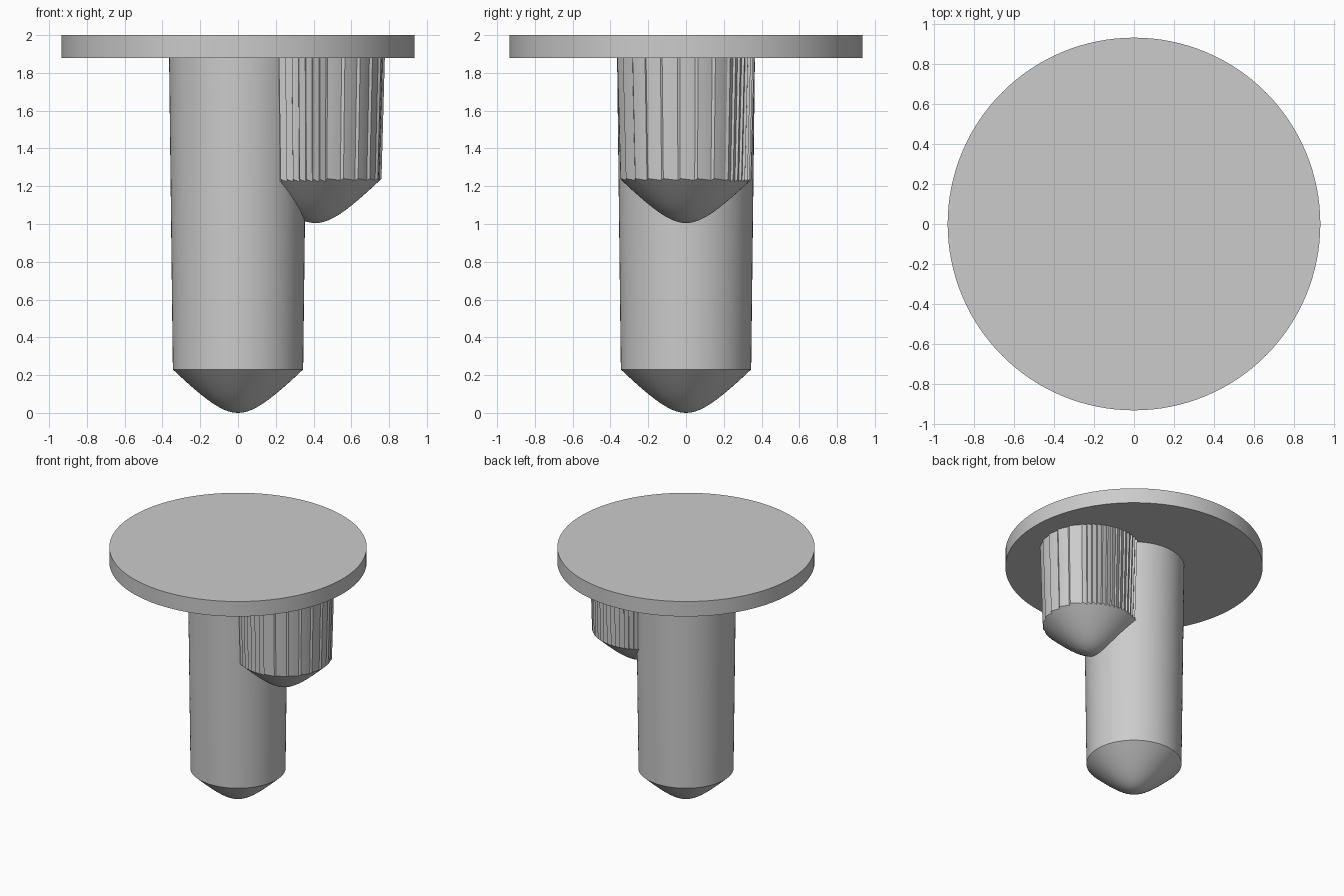
import bpy, bmesh, math

cube = bpy.data.objects.get("Cube")
if cube:
    bpy.data.objects.remove(cube)

grey = bpy.data.materials.new("plain grey")
grey.use_nodes = True
GREY = (0.6, 0.6, 0.6, 1)
grey.diffuse_color = GREY
grey.node_tree.nodes["Principled BSDF"].inputs["Base Color"].default_value = GREY

PLATE_BOTTOM = 1.88
TIP_RADIUS, TIP_HEIGHT = 0.345, 0.23


def tip_z(r):
    """Height of the rounded point at radius r: blunt end, near-straight flank."""
    k = 0.16
    rise = math.hypot(r, k) - k
    return TIP_HEIGHT * rise / (math.hypot(TIP_RADIUS, k) - k)


def full_circle(n):
    return [(math.tau * i / n, 0) for i in range(n)]


def lathe(name, rings, outline, x=0, sharp=30):
    """Loft rings over an outline; each ring maps a radius offset to (r, z)."""
    bm = bmesh.new()
    loops = []
    for ring in rings:
        loop = []
        for angle, offset in outline:
            r, z = ring(offset)
            loop.append(bm.verts.new((x + r * math.cos(angle), r * math.sin(angle), z)))
        loops.append(loop)
    n = len(outline)
    for a, b in zip(loops, loops[1:]):
        for i in range(n):
            j = (i + 1) % n
            bm.faces.new((a[i], a[j], b[j], b[i]))
    bm.faces.new(loops[0][::-1])
    bm.faces.new(loops[-1])
    bmesh.ops.recalc_face_normals(bm, faces=bm.faces)
    mesh = bpy.data.meshes.new(name)
    bm.to_mesh(mesh)
    bm.free()
    mesh.materials.append(grey)
    obj = bpy.data.objects.new(name, mesh)
    bpy.context.collection.objects.link(obj)
    bpy.ops.object.select_all(action="DESELECT")
    obj.select_set(True)
    bpy.context.view_layer.objects.active = obj
    bpy.ops.object.shade_smooth_by_angle(angle=math.radians(sharp))
    return obj


def pin_rings(base, top_radius):
    """Rounded tip starting at base, then a slightly tapered shaft."""
    rings = []
    steps = 14
    for i in range(steps + 1):
        f = max(i / steps, 0.01)
        rings.append(lambda d, f=f: ((TIP_RADIUS + d) * f,
                                     base + tip_z((TIP_RADIUS + d) * f)))
    rings.append(lambda d: (top_radius + d, PLATE_BOTTOM + 0.01))
    return rings


def toothed_outline():
    """Saw teeth: broad and shallow on the outer side, fine elsewhere."""
    points = []
    angle = -80
    while angle < 280:
        broad = angle < 40
        step = 15 if broad else 6
        depth = 0.010 if broad else 0.014
        high = 0.006 if broad else 0.002
        for k in range(4):
            f = k / 3
            points.append((math.radians(angle + step * 0.85 * f), high - depth * f))
        angle += step
    return points


# Round top plate
lathe("top_plate",
      [lambda d: (0.934, PLATE_BOTTOM), lambda d: (0.934, 2.0)],
      full_circle(128))

# Long central pin
lathe("long_pin", pin_rings(0, 0.365), full_circle(96), sharp=25)

# Short fluted pin beside it
lathe("short_fluted_pin", pin_rings(1.005, 0.363), toothed_outline(), x=0.41, sharp=25)
